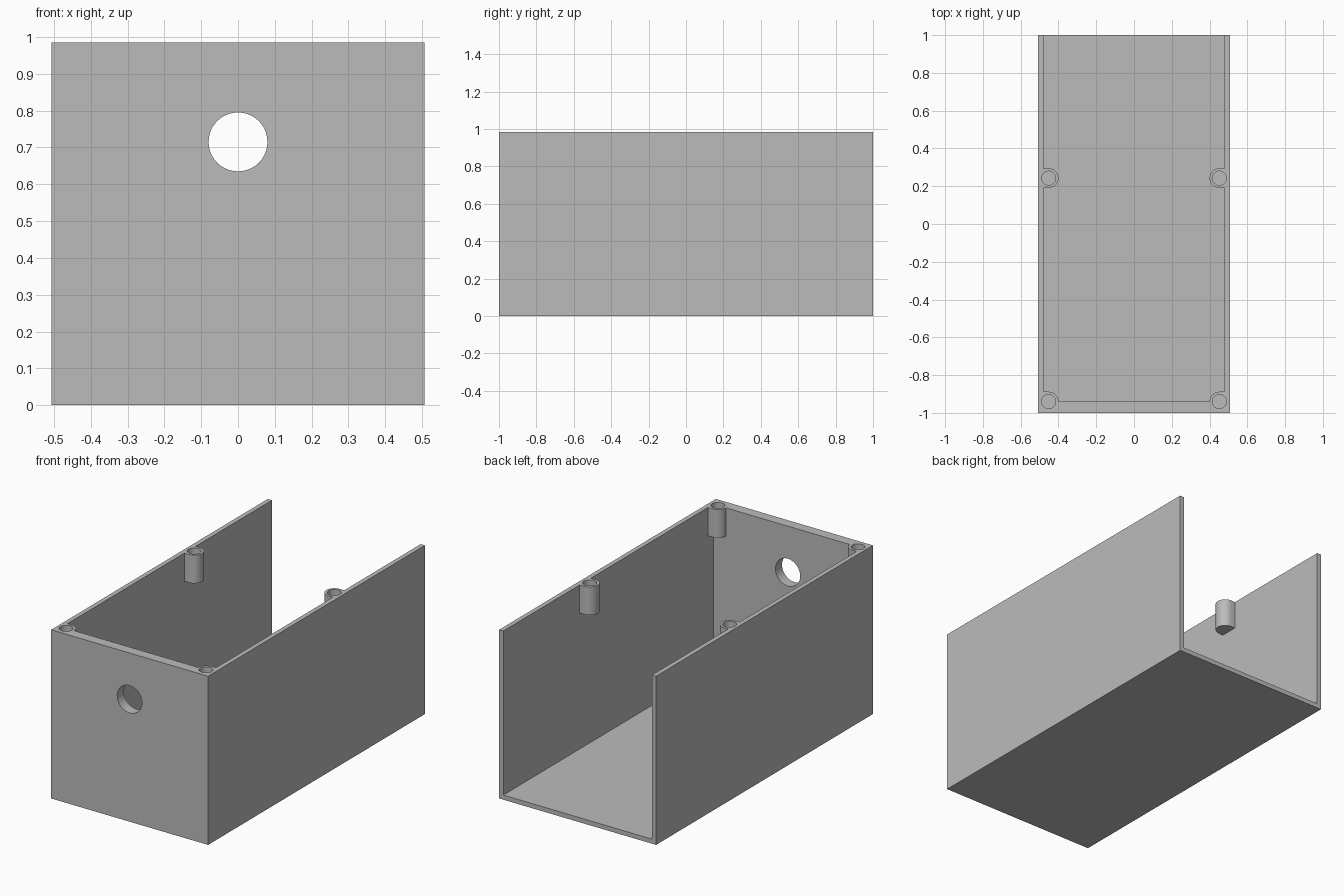
import bpy, bmesh, math

cube = bpy.data.objects.get("Cube")
if cube:
    bpy.data.objects.remove(cube, do_unlink=True)

HALF_W, HALF_L, HEIGHT = 0.507, 1.0, 0.985
WALL, FRONT_WALL = 0.027, 0.061
POST_X, POST_R, BORE_R = 0.452, 0.052, 0.037
POST_DROP, BORE_DEPTH = 0.165, 0.13
SPARE = 0.1  # extra height that is trimmed off at the end

grey = bpy.data.materials.new("plain_grey")
grey.use_nodes = True
colour = (0.5, 0.5, 0.5, 1)
grey.diffuse_color = colour
grey.node_tree.nodes["Principled BSDF"].inputs["Base Color"].default_value = colour


def prism(name, outline, z0, z1):
    """Extrude a flat outline from z0 up to z1."""
    bm = bmesh.new()
    base = bm.faces.new([bm.verts.new((x, y, z0)) for x, y in outline])
    top = bmesh.ops.extrude_face_region(bm, geom=[base])["geom"]
    verts = [v for v in top if isinstance(v, bmesh.types.BMVert)]
    bmesh.ops.translate(bm, verts=verts, vec=(0, 0, z1 - z0))
    bmesh.ops.recalc_face_normals(bm, faces=bm.faces)
    mesh = bpy.data.meshes.new(name)
    bm.to_mesh(mesh)
    bm.free()
    mesh.materials.append(grey)
    obj = bpy.data.objects.new(name, mesh)
    bpy.context.collection.objects.link(obj)
    return obj


def rect(x0, x1, y0, y1):
    return [(x0, y0), (x1, y0), (x1, y1), (x0, y1)]


def arc(cx, cy, r, start, sweep, steps):
    angles = [start + sweep * i / steps for i in range(steps + 1)]
    return [(cx + r * math.cos(a), cy + r * math.sin(a)) for a in angles]


def combine(target, tool, operation):
    """Apply a boolean and discard the tool object."""
    mod = target.modifiers.new("combine", 'BOOLEAN')
    mod.operation, mod.solver, mod.object = operation, 'EXACT', tool
    bpy.ops.object.select_all(action='DESELECT')
    bpy.context.view_layer.objects.active = target
    target.select_set(True)
    bpy.ops.object.modifier_apply(modifier=mod.name)
    bpy.data.objects.remove(tool, do_unlink=True)


# Open tray: floor, two side walls and a thick front wall
box = prism("enclosure_box", rect(-HALF_W, HALF_W, -HALF_L, HALF_L), 0, HEIGHT + SPARE)
inner = HALF_W - WALL
cavity = prism("cavity", rect(-inner, inner, FRONT_WALL - HALF_L, HALF_L + SPARE),
               WALL, HEIGHT + 2 * SPARE)
combine(box, cavity, 'DIFFERENCE')

# Rounded screw posts joined to the side walls, each with a blind bore
for side in (-1, 1):
    for y in (-0.94, 0.243):
        outline = arc(side * POST_X, y, POST_R, side * math.pi / 2, math.pi, 24)
        wall_x = side * (inner + WALL / 2)
        outline += [(wall_x, outline[-1][1]), (wall_x, outline[0][1])]
        post = prism("post", outline, HEIGHT - POST_DROP, HEIGHT + SPARE / 2)
        combine(box, post, 'UNION')
        circle = arc(side * POST_X, y, BORE_R, 0, math.tau, 40)[:-1]
        bore = prism("bore", circle, HEIGHT - BORE_DEPTH, HEIGHT + 2 * SPARE)
        combine(box, bore, 'DIFFERENCE')

# Round cable port through the front wall
port = prism("port", arc(0, 0, 0.08, 0, math.tau, 40)[:-1], -SPARE, SPARE)
port.location = (0, -HALF_L, 0.715)
port.rotation_euler.x = math.pi / 2
combine(box, port, 'DIFFERENCE')

# Trim walls and posts to one flush rim
edge = HALF_L + SPARE
trim = prism("trim", rect(-edge, edge, -edge, edge), HEIGHT, HEIGHT + 3 * SPARE)
combine(box, trim, 'DIFFERENCE')

bpy.ops.object.select_all(action='DESELECT')
bpy.context.view_layer.objects.active = box
box.select_set(True)
bpy.ops.object.shade_smooth_by_angle(angle=math.radians(30))
